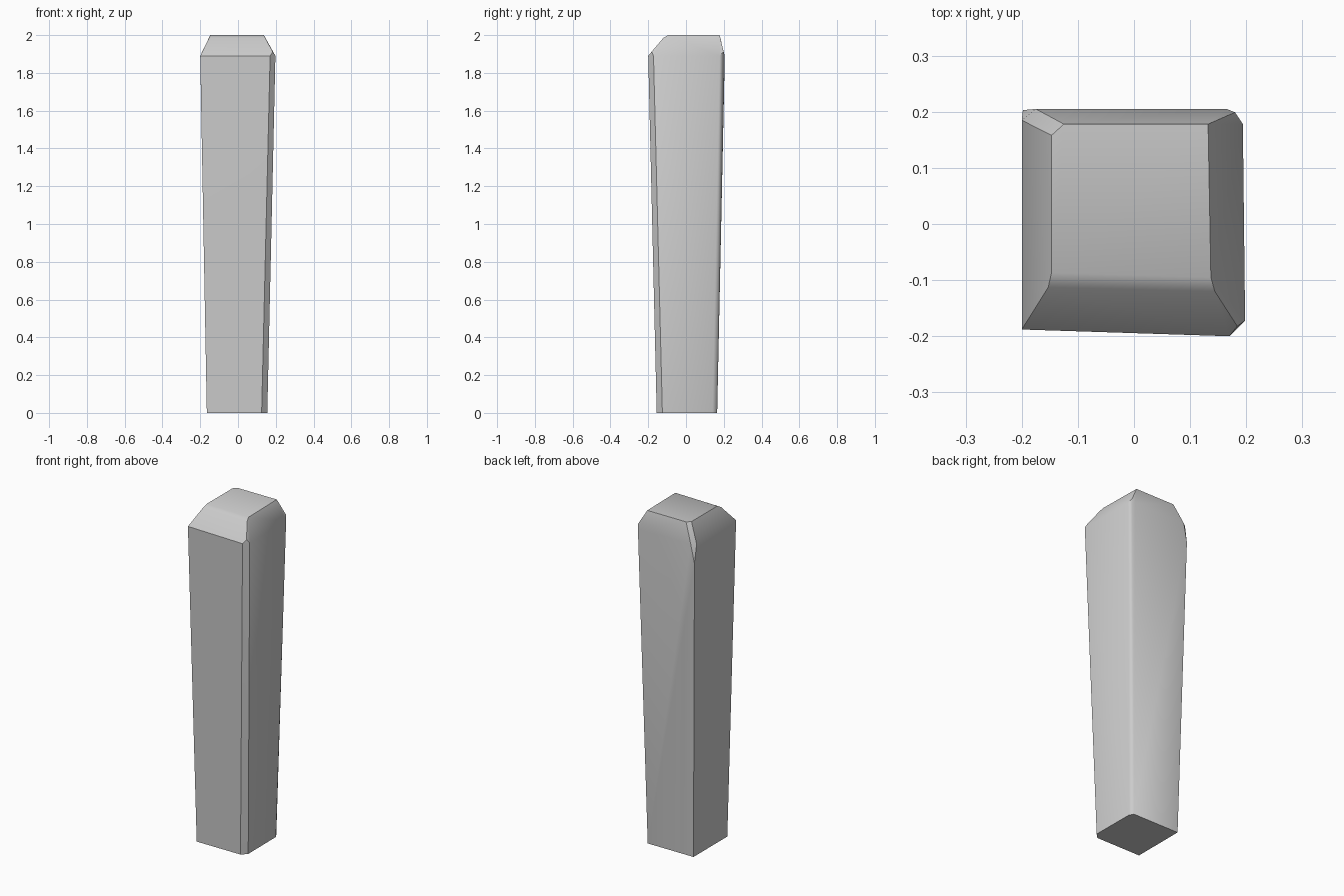
import bpy, bmesh
from math import radians

if "Cube" in bpy.data.objects:
    bpy.data.objects.remove(bpy.data.objects["Cube"])

# Levels of the tapered post: height -> outline corners
levels = {
    # foot, chamfered on the two right-hand corners
    0.0: [(-.165, -.155), (.125, -.155), (.155, -.125),
          (.153, .14), (.138, .165), (-.165, .165)],
    # lower tip of the chipped back-left corner
    1.78: [(-.198, .203)],
    # shoulder
    1.89: [(-.2, -.188), (.17, -.2), (.198, -.172),
           (.194, .178), (.165, .205), (-.175, .205), (-.2, .185)],
    # upper tips of the right-hand corner chamfers
    1.912: [(.184, -.182), (.18, .199)],
    # soft break in the front slope
    1.985: [(-.153, -.113), (.144, -.12)],
    # flat top
    2.0: [(-.147, -.087), (.137, -.095), (.132, .178),
          (-.125, .178), (-.147, .158)],
}

# Post: convex solid wrapped around the level outlines
bm = bmesh.new()
for z, outline in levels.items():
    for x, y in outline:
        bm.verts.new((x, y, z))
bmesh.ops.convex_hull(bm, input=bm.verts[:])
bmesh.ops.dissolve_limit(bm, angle_limit=radians(0.3),
                         verts=bm.verts[:], edges=bm.edges[:])
bmesh.ops.recalc_face_normals(bm, faces=bm.faces[:])

mesh = bpy.data.meshes.new("post")
bm.to_mesh(mesh)
bm.free()
post = bpy.data.objects.new("post", mesh)
bpy.context.collection.objects.link(post)

# Gentle bends shade smooth, chamfers stay crisp
bpy.context.view_layer.objects.active = post
post.select_set(True)
bpy.ops.object.shade_smooth_by_angle(angle=radians(35))
